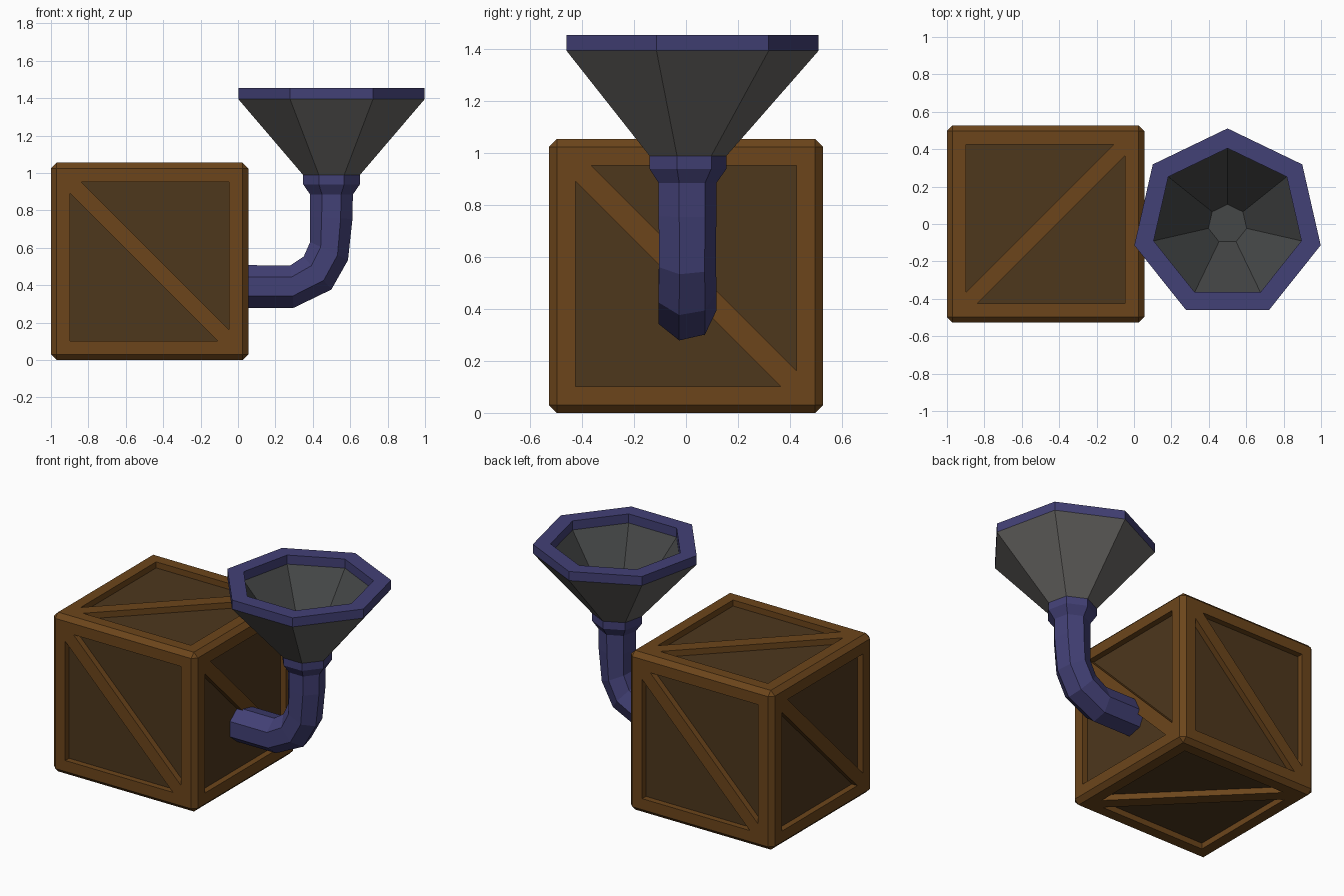
import bpy, bmesh
from math import sin, cos, pi, radians
from mathutils import Matrix, Vector

if "Cube" in bpy.data.objects:
    bpy.data.objects.remove(bpy.data.objects["Cube"])


def material(name, rgb):
    m = bpy.data.materials.new(name)
    m.diffuse_color = (*rgb, 1)
    m.use_nodes = True
    m.node_tree.nodes["Principled BSDF"].inputs["Base Color"].default_value = m.diffuse_color
    return m


WOOD = material("wood", (0.15, 0.06, 0.011))
PANEL = material("dark_wood", (0.075, 0.038, 0.012))
BLUE = material("blue_metal", (0.055, 0.052, 0.18))
GREY = material("grey_metal", (0.13, 0.125, 0.118))
DARK = material("dark_metal", (0.06, 0.063, 0.063))


def finish(bm, name, mats, location=(0, 0, 0)):
    bmesh.ops.recalc_face_normals(bm, faces=bm.faces)
    mesh = bpy.data.meshes.new(name)
    bm.to_mesh(mesh)
    bm.free()
    for m in mats:
        mesh.materials.append(m)
    ob = bpy.data.objects.new(name, mesh)
    ob.location = location
    bpy.context.collection.objects.link(ob)
    return ob


def loft(name, rings, bands, mats):
    """Seven-sided skin through rings of (x, z, tilt in degrees, radius), capped at both ends."""
    bm = bmesh.new()
    loops = []
    for x, z, tilt, r in rings:
        t = radians(tilt)
        loop = []
        for k in range(7):
            a = 2 * pi * k / 7
            u = r * sin(a)
            loop.append(bm.verts.new((x + u * cos(t), r * cos(a), z - u * sin(t))))
        loops.append(loop)
    for lo, hi, mat in zip(loops, loops[1:], bands):
        for k in range(7):
            j = (k + 1) % 7
            bm.faces.new((lo[k], lo[j], hi[j], hi[k])).material_index = mat
    bm.faces.new(loops[0]).material_index = bands[0]
    bm.faces.new(loops[-1]).material_index = bands[-1]
    return finish(bm, name, mats)


# Crate: chamfered cube whose six sides become a frame, a diagonal beam and two sunken panels
HALF, CHAMFER, DEPTH = 0.5275, 0.03, 0.04
FLAT, IN, CUT = HALF - CHAMFER, 0.425, 0.365


def crate_side(bm, mat):
    def vert(u, v, w=HALF):
        return bm.verts.new(mat @ Vector((u, v, w)))

    tl, tr, br, bl = [vert(u * FLAT, v * FLAT) for u, v in ((-1, 1), (1, 1), (1, -1), (-1, -1))]
    upper = [(-CUT, IN), (IN, IN), (IN, -CUT)]
    lower = [(-IN, CUT), (-IN, -IN), (CUT, -IN)]
    a = [vert(*p) for p in upper]
    b = [vert(*p) for p in lower]
    for f in ((tl, tr, a[1], a[0]), (tr, br, a[2], a[1]), (tl, b[0], b[1], bl),
              (bl, b[1], b[2], br), (tl, a[0], a[2], br, b[2], b[0])):
        bm.faces.new(f)
    for top, pts in ((a, upper), (b, lower)):
        floor = [vert(*p, HALF - DEPTH) for p in pts]
        for i in range(3):
            j = (i + 1) % 3
            bm.faces.new((top[i], top[j], floor[j], floor[i]))
        bm.faces.new(floor).material_index = 1


bm = bmesh.new()
bmesh.ops.create_cube(bm, size=2 * HALF)
bmesh.ops.bevel(bm, geom=bm.edges[:], offset=CHAMFER, segments=1, affect='EDGES')
big = [f for f in bm.faces if f.calc_area() > 0.5]
bmesh.ops.delete(bm, geom=big, context='FACES_ONLY')
upright = Matrix.Rotation(pi / 2, 4, 'X')
quarter = Matrix.Rotation(pi / 2, 4, 'Z')
for i in range(4):
    crate_side(bm, Matrix.Rotation(i * pi / 2, 4, 'Z') @ upright)
crate_side(bm, quarter)
crate_side(bm, quarter @ Matrix.Rotation(pi, 4, 'X'))
bmesh.ops.remove_doubles(bm, verts=bm.verts, dist=0.0005)
finish(bm, "crate", [WOOD, PANEL], (-0.4725, 0, HALF))

# Bent pipe with a wider collar at the top
pipe = [(0.5, 0.99, 0, 0.156), (0.5, 0.94, 0, 0.156), (0.5, 0.885, 0, 0.117),
        (0.498, 0.76, 3, 0.117), (0.487, 0.583, 26, 0.115), (0.425, 0.465, 50, 0.118),
        (0.289, 0.393, 86, 0.117), (-0.02, 0.393, 90, 0.117)]
loft("pipe", pipe, [0] * 7, [BLUE])

# Funnel: outer cone, rim, inner cone
funnel = [(0.5, 0.99, 0, 0.156), (0.5, 1.395, 0, 0.511), (0.5, 1.455, 0, 0.511),
          (0.5, 1.455, 0, 0.405), (0.5, 1.395, 0, 0.405), (0.5, 1.01, 0, 0.105)]
loft("funnel", funnel, [0, 1, 1, 1, 2], [GREY, BLUE, DARK])
